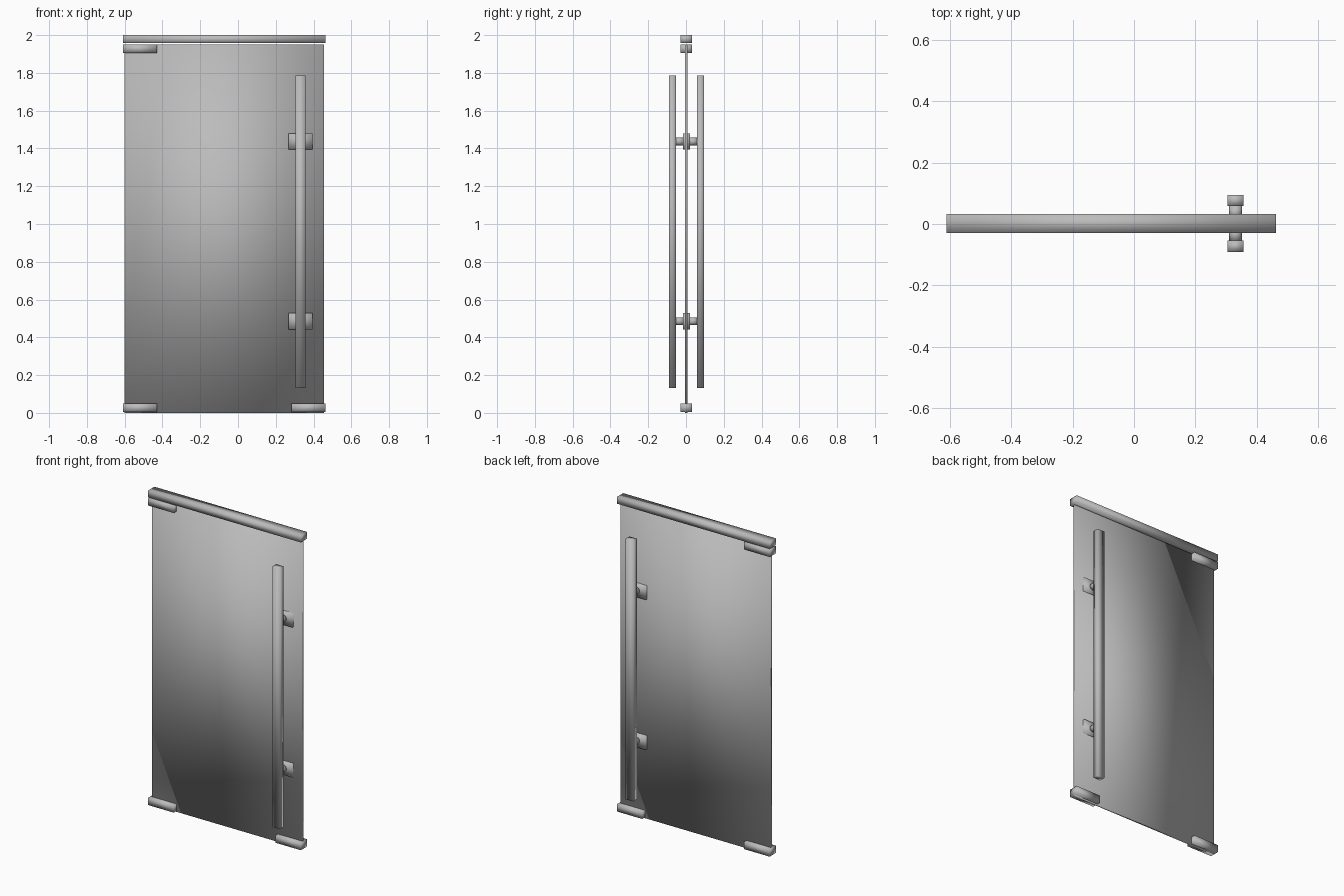
import bpy
import math

cube = bpy.data.objects.get("Cube")
if cube:
    bpy.data.objects.remove(cube, do_unlink=True)


def make_material(name, rgb):
    mat = bpy.data.materials.new(name)
    mat.use_nodes = True
    mat.diffuse_color = (*rgb, 1)
    mat.node_tree.nodes["Principled BSDF"].inputs["Base Color"].default_value = (*rgb, 1)
    return mat


grey = make_material("neutral grey", (0.5, 0.5, 0.5))


def finish(obj, name):
    obj.name = name
    obj.data.materials.append(grey)
    bpy.ops.object.shade_smooth()
    return obj


def box(name, x, y, z):
    """Box spanning the given (low, high) ranges."""
    spans = (x, y, z)
    bpy.ops.mesh.primitive_cube_add(size=1, location=[sum(s) / 2 for s in spans])
    obj = bpy.context.object
    obj.scale = [s[1] - s[0] for s in spans]
    bpy.ops.object.transform_apply(location=False, rotation=False, scale=True)
    return finish(obj, name)


def standoff(name, x, y, z, radius):
    """Round spacer running along y."""
    bpy.ops.mesh.primitive_cylinder_add(
        vertices=24, radius=radius, depth=y[1] - y[0],
        location=(x, sum(y) / 2, z), rotation=(math.pi / 2, 0, 0))
    return finish(bpy.context.object, name)


# Door leaf and head rail
rail_y = (-0.03, 0.033)
box("door_panel", (-0.6, 0.456), (-0.005, 0.008), (0, 1.95))
box("top_rail", (-0.61, 0.462), rail_y, (1.957, 2))

# Patch fittings on the corners
box("top_hinge_clamp", (-0.61, -0.43), rail_y, (1.905, 1.95))
box("bottom_hinge_clamp", (-0.61, -0.43), rail_y, (0.004, 0.05))
box("bottom_lock_clamp", (0.284, 0.462), rail_y, (0.004, 0.05))

# Pull bars on both faces, with their spacers and plates
handle_x, mid_y = 0.331, 0.002
for side, sign in (("front", -1), ("back", 1)):
    bar = sorted((mid_y + sign * 0.056, mid_y + sign * 0.093))
    box(side + "_pull_bar", (0.305, 0.357), bar, (0.133, 1.787))
    for level, z in (("lower", 0.485), ("upper", 1.437)):
        spacer = sorted((mid_y + sign * 0.015, mid_y + sign * 0.058))
        standoff(f"{side}_{level}_standoff", handle_x, spacer, z, 0.021)

for level, z in (("lower", 0.485), ("upper", 1.437)):
    box(level + "_handle_plate", (0.268, 0.394),
        (mid_y - 0.019, mid_y + 0.019), (z - 0.043, z + 0.043))
